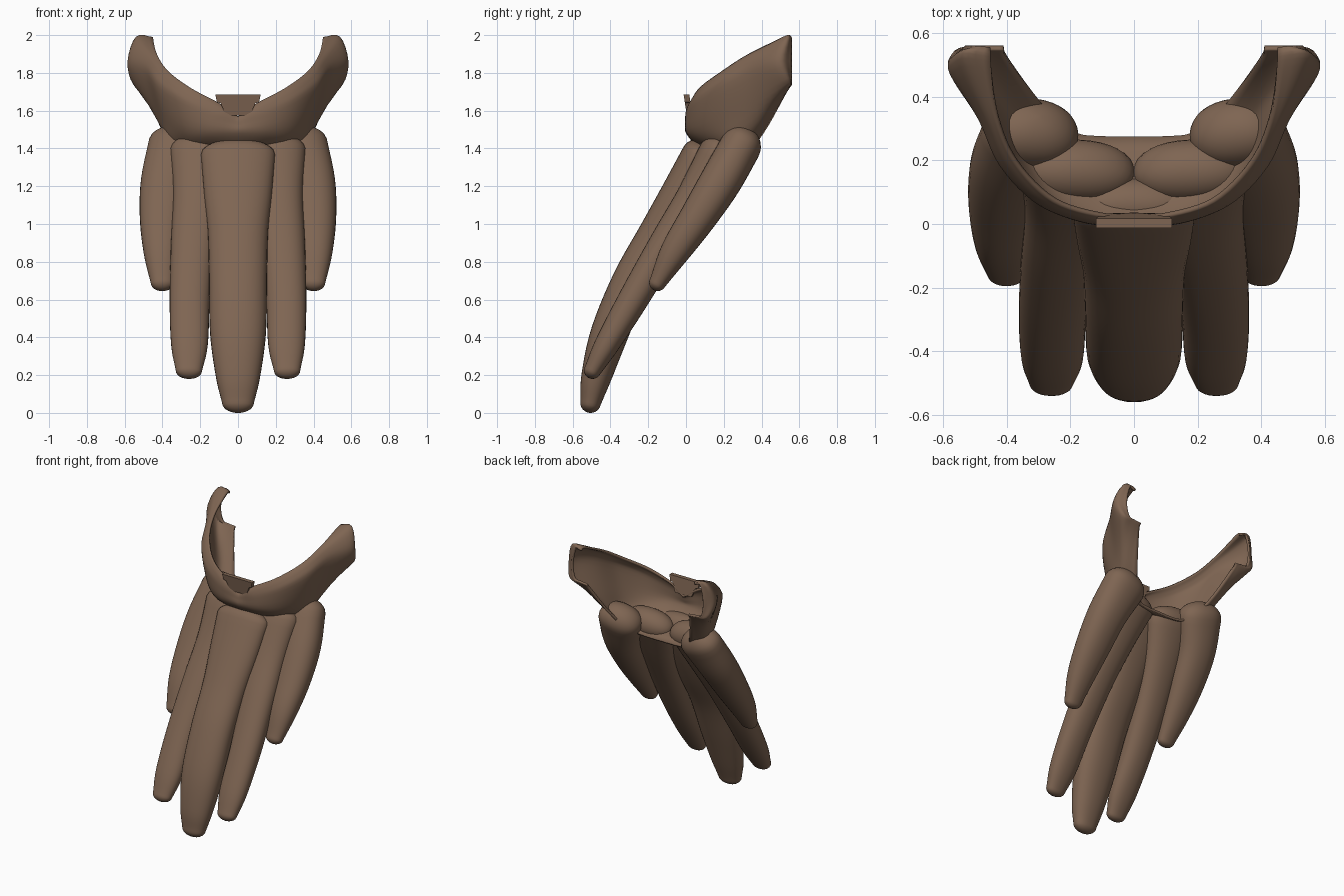
import bpy, bmesh, math
from mathutils import Vector

if "Cube" in bpy.data.objects:
    bpy.data.objects.remove(bpy.data.objects["Cube"], do_unlink=True)

brown = bpy.data.materials.new("warm_brown")
brown.use_nodes = True
brown.diffuse_color = (0.21, 0.13, 0.085, 1)
brown.node_tree.nodes["Principled BSDF"].inputs["Base Color"].default_value = brown.diffuse_color


def smooth_path(points, steps):
    """Catmull-Rom samples through tuples of any length."""
    pts = [Vector(p) for p in points]
    pts = [2 * pts[0] - pts[1]] + pts + [2 * pts[-1] - pts[-2]]
    out = []
    for a, b, c, d in zip(pts, pts[1:], pts[2:], pts[3:]):
        for k in range(steps):
            t = k / steps
            out.append(b + (c - a) * (t / 2) + (2 * a - 5 * b + 4 * c - d) * (t * t / 2)
                       + (3 * b - a - 3 * c + d) * (t ** 3 / 2))
    return out + [pts[-2]]


def add_object(name, bm, angle):
    mesh = bpy.data.meshes.new(name)
    bm.to_mesh(mesh)
    bm.free()
    mesh.materials.append(brown)
    obj = bpy.data.objects.new(name, mesh)
    bpy.context.collection.objects.link(obj)
    bpy.ops.object.select_all(action='DESELECT')
    obj.select_set(True)
    bpy.context.view_layer.objects.active = obj
    bpy.ops.object.shade_smooth_by_angle(angle=math.radians(angle))
    return obj


def lock(name, points, side=1, sides=32):
    """Rounded tapering lock; points are x, y, z, half width, half thickness."""
    rows = smooth_path([(p[0] * side, *p[1:]) for p in points], 5)
    centres = [Vector(r[:3]) for r in rows]
    rings = []
    last = len(rows) - 1
    caps = [(math.sin(a), math.cos(a)) for a in (math.radians(d) for d in range(15, 90, 12))]
    for i, r in enumerate(rows):
        tangent = (centres[min(i + 1, last)] - centres[max(i - 1, 0)]).normalized()
        section = [(0, 1)]
        if i == 0:
            section = [(-s, c) for s, c in reversed(caps)] + section
        elif i == last:
            section = section + caps
        for offset, scale in section:
            rings.append((centres[i] + tangent * offset * r[4], tangent, r[3] * scale, r[4] * scale))
    bm = bmesh.new()
    loops = []
    for centre, tangent, width, thick in rings:
        across = Vector((1, 0, 0))
        across = (across - tangent * across.dot(tangent)).normalized()
        normal = tangent.cross(across)
        loop = []
        for k in range(sides):
            a = math.tau * k / sides
            c, s = math.cos(a), math.sin(a)
            loop.append(bm.verts.new(centre
                        + across * width * math.copysign(abs(c) ** 0.9, c)
                        + normal * thick * math.copysign(abs(s) ** 0.9, s)))
        loops.append(loop)
    for u, v in zip(loops, loops[1:]):
        for k in range(sides):
            n = (k + 1) % sides
            bm.faces.new((u[k], u[n], v[n], v[k]))
    bm.faces.new(loops[0])
    bm.faces.new(loops[-1])
    bmesh.ops.recalc_face_normals(bm, faces=bm.faces)
    add_object(name, bm, 60)


# Hanging locks
lock("centre_lock", [(0, .06, 1.365, .197, .085), (0, -.045, 1.15, .18, .095),
                     (0, -.15, .95, .16, .1), (0, -.29, .7, .153, .1),
                     (0, -.405, .42, .148, .1), (0, -.475, .19, .117, .08),
                     (0, -.505, .055, .085, .055)])
inner = [(.178, .165, 1.375, .182, .1), (.205, .045, 1.15, .14, .092),
         (.235, -.105, .9, .12, .088), (.255, -.28, .6, .107, .08),
         (.257, -.42, .36, .097, .065), (.26, -.495, .225, .07, .045)]
outer = [(.325, .285, 1.405, .153, .11), (.38, .18, 1.22, .135, .11),
         (.4, .06, 1.03, .12, .097), (.405, -.06, .85, .095, .078),
         (.4, -.15, .69, .062, .045)]
for side, word in ((1, "left"), (-1, "right")):
    lock(word + "_inner_lock", inner, side)
    lock(word + "_outer_lock", outer, side)

# Jaw shell: curves from the chin to the folded ear end, top rim down to the neck
jaw_curves = [
    [(0, .03, 1.57), (.1, .025, 1.64), (.25, .07, 1.72), (.37, .19, 1.81), (.43, .33, 1.9),
     (.45, .51, 1.985), (.45, .555, 1.98)],
    [(0, .01, 1.56), (.11, .005, 1.615), (.28, .06, 1.69), (.4, .18, 1.78), (.465, .32, 1.87),
     (.54, .52, 1.985), (.5, .56, 1.985)],
    [(0, 0, 1.53), (.14, 0, 1.57), (.3, .06, 1.64), (.42, .18, 1.72), (.49, .33, 1.8),
     (.585, .49, 1.86), (.53, .56, 1.86)],
    [(0, 0, 1.48), (.15, .015, 1.48), (.28, .08, 1.49), (.38, .19, 1.54), (.45, .34, 1.62),
     (.555, .53, 1.74), (.51, .56, 1.755)],
    [(0, .08, 1.4), (.12, .1, 1.4), (.24, .15, 1.4), (.35, .24, 1.42), (.4, .36, 1.5),
     (.47, .53, 1.7), (.46, .56, 1.74)],
    [(0, .27, 1.32), (.1, .27, 1.32), (.18, .28, 1.33), (.25, .33, 1.37), (.33, .43, 1.51),
     (.4, .53, 1.69), (.41, .56, 1.735)],
]
curves = [smooth_path(c, 6) for c in jaw_curves]
columns = [smooth_path(col, 4) for col in zip(*curves)]
bm = bmesh.new()
grid = [[bm.verts.new(p) for p in col] for col in columns]
for u, v in zip(grid, grid[1:]):
    for i in range(len(u) - 1):
        bm.faces.new((u[i], u[i + 1], v[i + 1], v[i]))
for v in grid[0]:
    v.co.x = 0
jaw = add_object("jaw_shell", bm, 50)
jaw.modifiers.new("mirror", 'MIRROR').use_clip = True
wall = jaw.modifiers.new("wall", 'SOLIDIFY')
wall.thickness = 0.015
wall.offset = -1

# Small tuft under the lip
half = [(.12, 1.685), (.112, 1.645), (.092, 1.64), (.065, 1.575)]
outline = half + [(-x, z) for x, z in reversed(half)]
bm = bmesh.new()
face = bm.faces.new([bm.verts.new((x, .004 - (z - 1.575) * .15, z)) for x, z in outline])
back = bmesh.ops.extrude_face_region(bm, geom=[face])
bmesh.ops.translate(bm, vec=(0, .03, 0),
                    verts=[g for g in back["geom"] if isinstance(g, bmesh.types.BMVert)])
bmesh.ops.recalc_face_normals(bm, faces=bm.faces)
add_object("lip_tuft", bm, 30)
